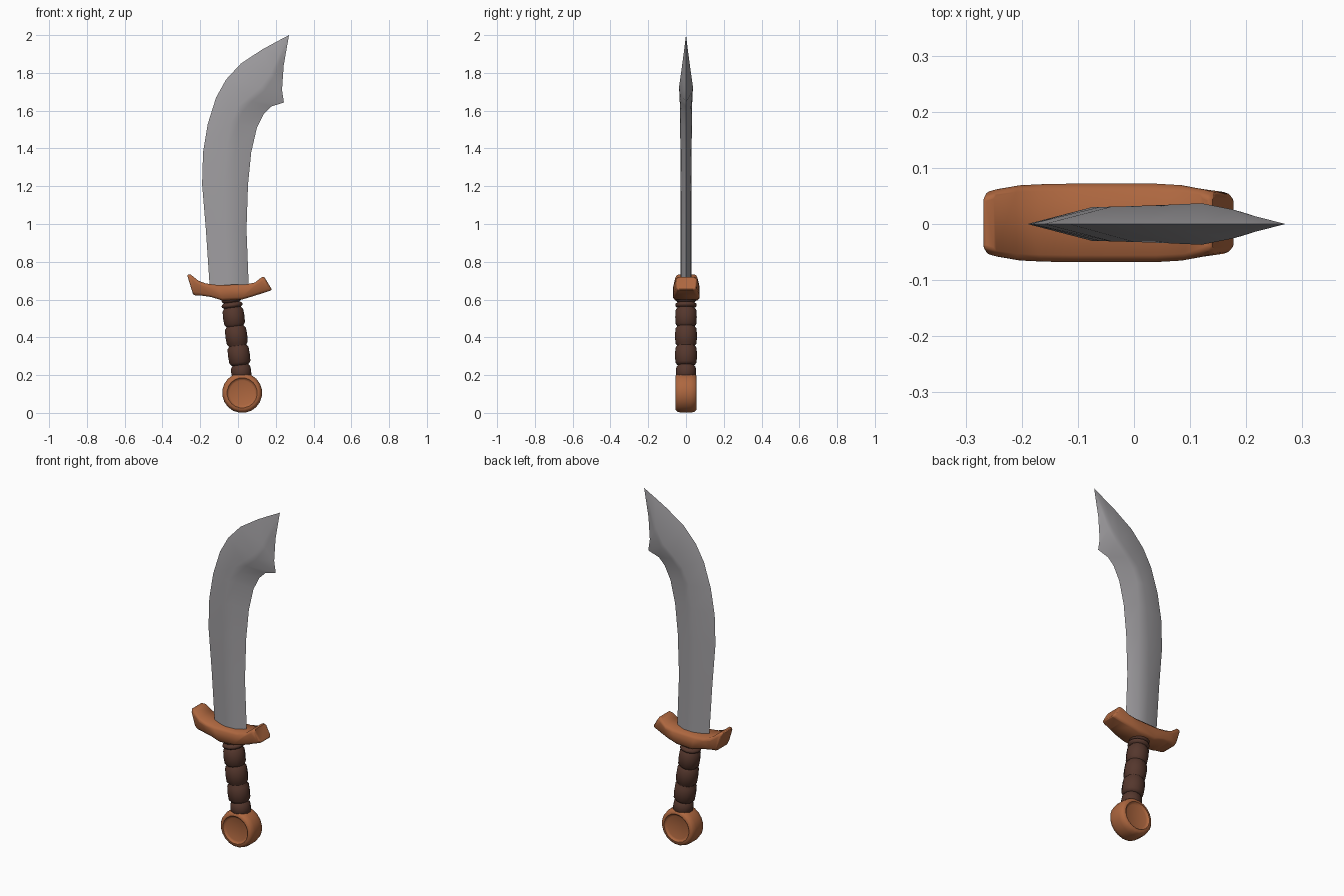
import bpy, bmesh, math
from mathutils import Matrix, Vector

if "Cube" in bpy.data.objects:
    bpy.data.objects.remove(bpy.data.objects["Cube"])


def material(name, rgb):
    m = bpy.data.materials.new(name)
    m.diffuse_color = (*rgb, 1)
    m.use_nodes = True
    m.node_tree.nodes["Principled BSDF"].inputs["Base Color"].default_value = m.diffuse_color
    return m


STEEL = material("grey steel", (0.35, 0.34, 0.355))
COPPER = material("copper brown", (0.42, 0.135, 0.05))
LEATHER = material("dark leather", (0.09, 0.038, 0.026))


def loft(name, rings, mat, angle, caps=True, matrix=None):
    """Skin a list of closed rings that share one point count."""
    bm = bmesh.new()
    loops = [[bm.verts.new(p) for p in ring] for ring in rings]
    n = len(rings[0])
    for a, b in zip(loops, loops[1:]):
        for i in range(n):
            j = (i + 1) % n
            bm.faces.new((a[i], a[j], b[j], b[i]))
    if caps:
        bm.faces.new(loops[0])
        bm.faces.new(loops[-1])
    bmesh.ops.remove_doubles(bm, verts=bm.verts, dist=1e-5)
    bmesh.ops.recalc_face_normals(bm, faces=bm.faces)
    if matrix:
        bm.transform(matrix)
    mesh = bpy.data.meshes.new(name)
    bm.to_mesh(mesh)
    bm.free()
    mesh.materials.append(mat)
    mesh.shade_smooth()
    mesh.set_sharp_from_angle(angle=math.radians(angle))
    ob = bpy.data.objects.new(name, mesh)
    bpy.context.collection.objects.link(ob)
    return ob


def lathe(name, profile, sides, mat, angle, matrix):
    """Turn (radius, height) points around local z."""
    rings = [[(r * math.cos(2 * math.pi * (i + .5) / sides),
               r * math.sin(2 * math.pi * (i + .5) / sides), h)
              for i in range(sides)] for r, h in profile]
    return loft(name, rings, mat, angle, matrix=matrix)


# Blade: back edge, two ridges, inner edge (x, z), half thickness at each ridge
stations = [
    ((-.148, .64), (-.060, .64), (.000, .64), (.058, .64), .030, .027),
    ((-.170, .97), (-.075, .97), (-.008, .97), (.045, .97), .030, .026),
    ((-.190, 1.21), (-.075, 1.21), (-.012, 1.21), (.053, 1.21), .030, .025),
    ((-.185, 1.38), (-.062, 1.39), (-.012, 1.40), (.070, 1.38), .030, .023),
    ((-.160, 1.53), (-.040, 1.53), (-.002, 1.53), (.100, 1.51), .031, .022),
    ((-.116, 1.67), (.000, 1.62), (.025, 1.595), (.138, 1.585), .032, .024),
    ((-.063, 1.765), (.055, 1.67), (.075, 1.65), (.175, 1.622), .034, .029),
    ((.016, 1.85), (.120, 1.725), (.140, 1.705), (.243, 1.643), .037, .033),
    ((.127, 1.923), (.175, 1.80), (.190, 1.78), (.233, 1.71), .026, .022),
    ((.200, 1.963), (.215, 1.89), (.225, 1.87), (.242, 1.84), .014, .011),
    ((.270, 2.0), (.270, 2.0), (.270, 2.0), (.270, 2.0), 0, 0),
]
rings = []
for l, a, b, r, ta, tb in stations:
    rings.append([(l[0], 0, l[1]), (a[0], -ta, a[1]), (b[0], -tb, b[1]),
                  (r[0], 0, r[1]), (b[0], tb, b[1]), (a[0], ta, a[1])])
bm_caps = False
loft("blade", rings, STEEL, 40, caps=bm_caps)

# Crossguard: top (x, z), bottom (x, z), half depth
guard = [
    ((-.270, .732), (-.238, .628), .054),
    ((-.250, .732), (-.225, .622), .060),
    ((-.210, .700), (-.185, .620), .067),
    ((-.170, .685), (-.140, .613), .069),
    ((-.110, .677), (-.080, .594), .070),
    ((.040, .680), (.020, .600), .070),
    ((.090, .690), (.075, .616), .067),
    ((.122, .716), (.125, .632), .060),
    ((.136, .722), (.165, .645), .055),
    ((.140, .718), (.180, .652), .050),
]
rings = []
for t, b, d in guard:
    top, bot = Vector((t[0], 0, t[1])), Vector((b[0], 0, b[1]))
    section = [(0, .82), (.17, 1), (.83, 1), (1, .82)]
    side = [(bot.lerp(top, f), d * k) for f, k in section]
    ring = [(p.x, .002 + y, p.z) for p, y in side]
    ring += [(p.x, .002 - y, p.z) for p, y in reversed(side)]
    rings.append(ring)
ob = loft("crossguard", rings, COPPER, 50)
bev = ob.modifiers.new("soft ends", 'BEVEL')
bev.width, bev.segments = .006, 2
bev.limit_method, bev.angle_limit = 'ANGLE', math.radians(50)

# Grip: bulging leather wraps with narrow grooves, leaning along its axis
low, high = Vector((.022, 0, .18)), Vector((-.037, 0, .615))
axis = high - low
lean = Matrix.Translation(low) @ axis.to_track_quat('Z', 'Y').to_matrix().to_4x4()
bands = [(.00, .075, .055), (.075, .178, .060), (.178, .281, .060),
         (.281, .380, .059), (.380, .408, .058), (.408, .438, .055)]
profile = []
for z0, z1, r in bands:
    s = min(.014, (z1 - z0) * .25)
    profile += [(r - .012, z0 + .001), (r - .002, z0 + s),
                (r, (z0 + z1) / 2), (r - .002, z1 - s), (r - .012, z1 - .001)]
lathe("grip", profile, 12, LEATHER, 45, lean)

# Pommel: round disc with a shallow dish on both faces
half = [(.001, .046), (.066, .046), (.074, .049), (.080, .056),
        (.092, .055), (.101, .046), (.106, .025)]
profile = half + [(r, -h) for r, h in reversed(half)]
lathe("pommel", profile, 20, COPPER, 50,
      Matrix.Translation((.022, 0, .106)) @ Matrix.Rotation(math.pi / 2, 4, 'X'))
